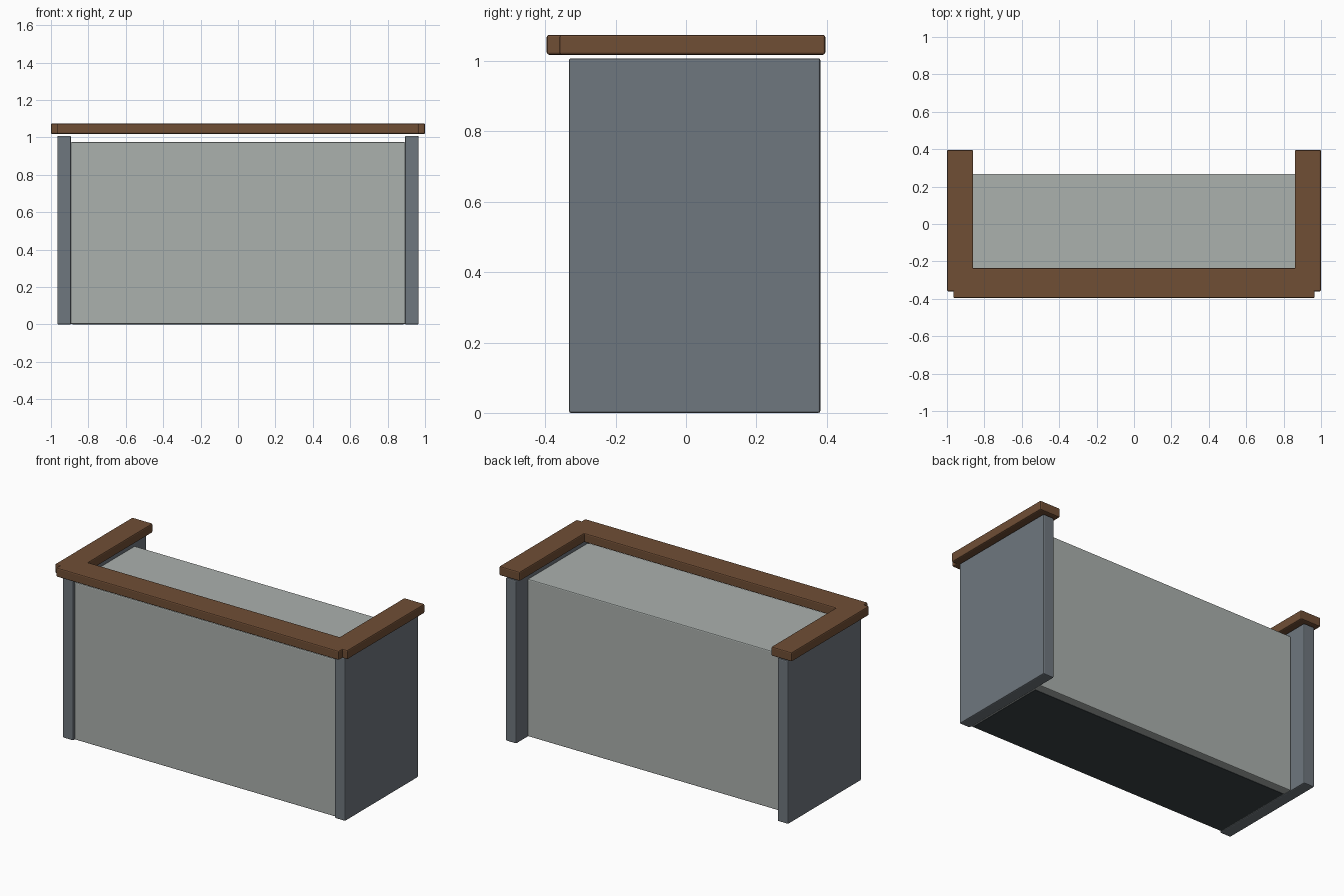
import bpy, bmesh

if "Cube" in bpy.data.objects:
    bpy.data.objects.remove(bpy.data.objects["Cube"])


def srgb(r, g, b):
    f = lambda c: c / 12.92 if c <= 0.04045 else ((c + 0.055) / 1.055) ** 2.4
    return (f(r / 255), f(g / 255), f(b / 255), 1.0)


def material(name, rgb):
    m = bpy.data.materials.new(name)
    m.diffuse_color = srgb(*rgb)
    m.use_nodes = True
    m.node_tree.nodes["Principled BSDF"].inputs["Base Color"].default_value = m.diffuse_color
    return m


def box(name, lo, hi, mat, bevel):
    """Box between two corners with a fine bevel."""
    bm = bmesh.new()
    bmesh.ops.create_cube(bm, size=1)
    for v in bm.verts:
        v.co = [lo[i] if v.co[i] < 0 else hi[i] for i in range(3)]
    if bevel:
        bmesh.ops.bevel(bm, geom=bm.edges[:], offset=bevel, segments=2,
                        profile=0.5, affect='EDGES')
    me = bpy.data.meshes.new(name)
    bm.to_mesh(me)
    bm.free()
    me.materials.append(mat)
    ob = bpy.data.objects.new(name, me)
    bpy.context.collection.objects.link(ob)
    return ob


wood = material("brown wood", (112, 78, 53))
slate = material("slate grey", (111, 119, 126))
pale = material("pale grey", (171, 177, 174))
dark = material("dark grey", (58, 66, 70))

# Counter body and the dark plinth set into its underside
box("counter_body", (-0.895, -0.32, 0.002), (0.895, 0.268, 0.975), pale, 0.006)
box("plinth", (-0.885, -0.31, 0.0), (0.885, 0.215, 0.06), dark, 0)

# Side panels and the side rails of the top
for side, s in (("left", -1), ("right", 1)):
    xs = sorted((s * 0.893, s * 0.966))
    box(side + "_panel", (xs[0], -0.333, 0), (xs[1], 0.382, 1.008), slate, 0.006)
    xs = sorted((s * 0.86, s * 1.0))
    box(side + "_top_rail", (xs[0], -0.36, 1.018), (xs[1], 0.396, 1.075), wood, 0.007)

# Front rail of the top
box("front_top_rail", (-0.966, -0.396, 1.018), (0.966, -0.235, 1.075), wood, 0.007)
